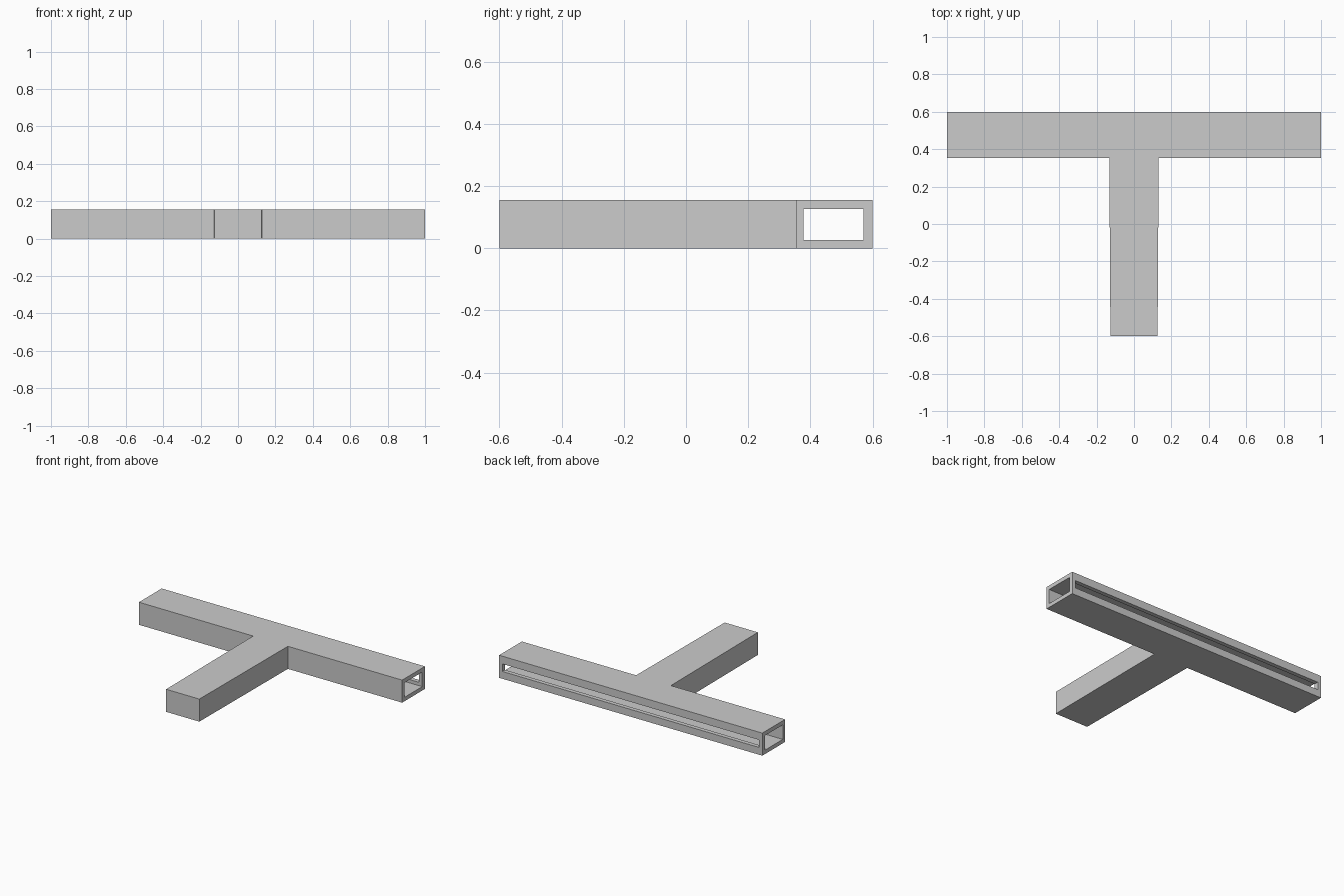
import bpy, bmesh

if "Cube" in bpy.data.objects:
    bpy.data.objects.remove(bpy.data.objects["Cube"])

H, WALL = 0.155, 0.029


def prism(name, outline, z0, z1):
    """Extrude a flat outline (counter-clockwise) from z0 to z1."""
    bm = bmesh.new()
    face = bm.faces.new([bm.verts.new((x, y, z0)) for x, y in outline])
    top = bmesh.ops.extrude_face_region(bm, geom=[face])["geom"]
    bmesh.ops.translate(bm, vec=(0, 0, z1 - z0),
                        verts=[v for v in top if isinstance(v, bmesh.types.BMVert)])
    bmesh.ops.recalc_face_normals(bm, faces=bm.faces)
    mesh = bpy.data.meshes.new(name)
    bm.to_mesh(mesh)
    bm.free()
    ob = bpy.data.objects.new(name, mesh)
    bpy.context.collection.objects.link(ob)
    return ob


def tee(length, back, front, stem_end, w_root, w_end):
    """T outline: cross bar plus slightly tapered stem."""
    right = [(w_end, stem_end), (w_root, front), (length, front), (length, back)]
    return right + [(-x, y) for x, y in reversed(right)]


def cut(ob, cutter):
    mod = ob.modifiers.new("cut_" + cutter.name, 'BOOLEAN')
    mod.operation, mod.solver, mod.object = 'DIFFERENCE', 'EXACT', cutter
    bpy.context.view_layer.objects.active = ob
    bpy.ops.object.modifier_apply(modifier=mod.name)
    bpy.data.objects.remove(cutter)


# Outer T-shaped duct
duct = prism("tee_duct", tee(1.0, 0.6, 0.353, -0.6, 0.132, 0.126), 0, H)

# Hollow inside, running out through both bar ends, stem end closed
cut(duct, prism("bore", tee(1.1, 0.6 - WALL, 0.353 + WALL - 0.004, -0.6 + WALL,
                            0.132 - WALL, 0.126 - WALL), 0.027, 0.127))

# Long slot in the back wall
cut(duct, prism("slot", [(-0.975, 0.5), (0.975, 0.5), (0.975, 0.7), (-0.975, 0.7)],
                0.05, 0.102))
